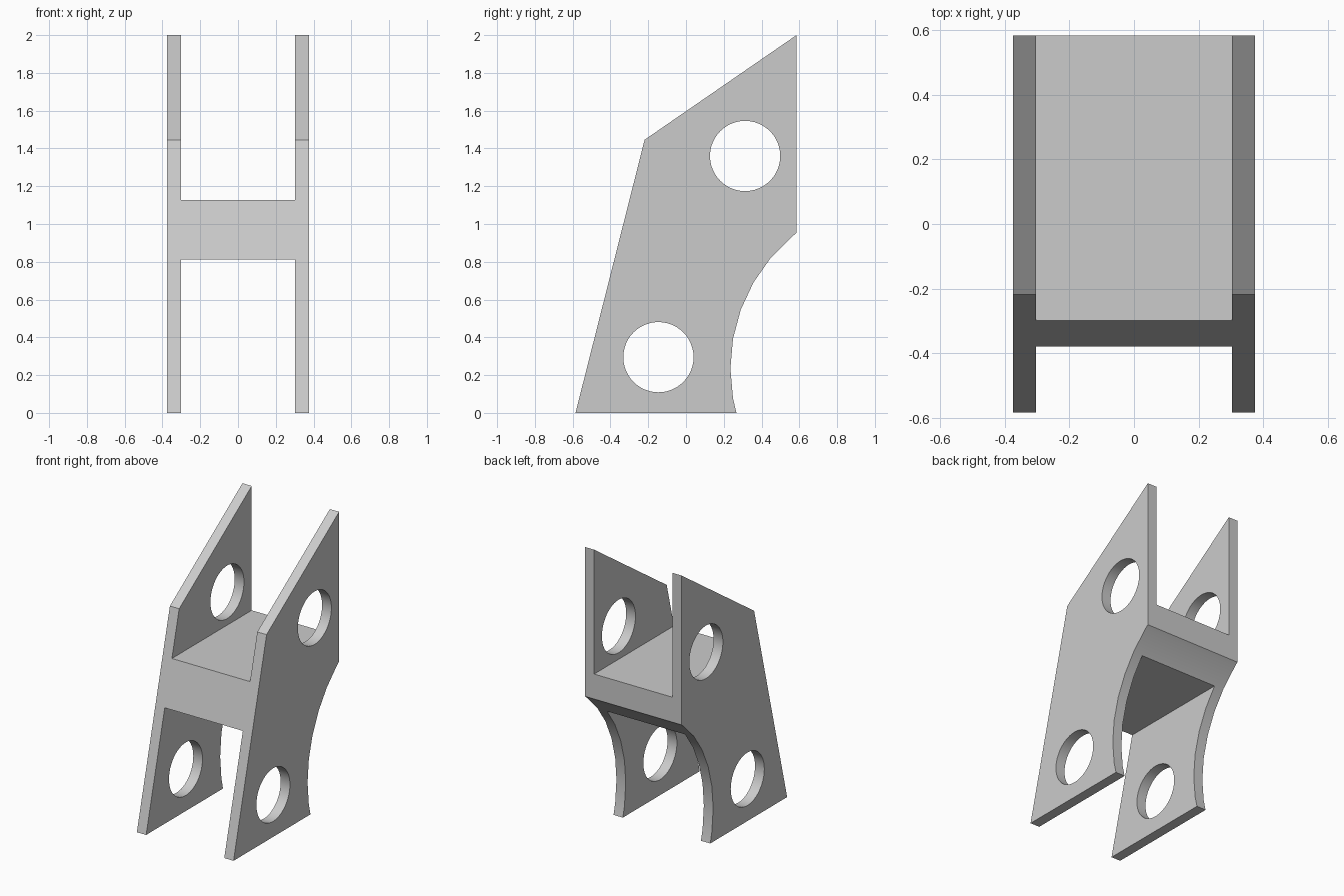
import bpy
import bmesh
from math import sin, cos, radians, pi

default = bpy.data.objects.get("Cube")
if default:
    bpy.data.objects.remove(default)

# Main dimensions
OUTER_X, INNER_X = 0.375, 0.303
HOLE_R, HOLE_SEGMENTS = 0.186, 48
ARC_Y, ARC_Z, ARC_R = 1.145, 0.235, 0.91
WEB_BOTTOM, WEB_TOP = 0.813, 1.128
BACK_Y, FRONT_Y = 0.585, -0.585
BEND_Y, BEND_Z = -0.219, 1.446

grey = bpy.data.materials.new("light grey")
grey.use_nodes = True
grey.diffuse_color = (0.6, 0.6, 0.6, 1)
grey.node_tree.nodes["Principled BSDF"].inputs["Base Color"].default_value = (0.6, 0.6, 0.6, 1)


def arc(first, last):
    """Points of the concave back edge, one every ten degrees."""
    return [(ARC_Y + ARC_R * cos(radians(a)), ARC_Z + ARC_R * sin(radians(a)))
            for a in range(first, last + 1, 10)]


def circle(y, z):
    return [(y + HOLE_R * cos(2 * pi * i / HOLE_SEGMENTS),
             z + HOLE_R * sin(2 * pi * i / HOLE_SEGMENTS)) for i in range(HOLE_SEGMENTS)]


def front_y(z):
    """Depth of the leaning front edge at a height."""
    return FRONT_Y + (BEND_Y - FRONT_Y) * z / BEND_Z


def extruded(name, loops, x0, x1):
    """Fill (y, z) loops, the later ones being holes, and extrude along x."""
    bm = bmesh.new()
    edges = []
    for loop in loops:
        verts = [bm.verts.new((x0, y, z)) for y, z in loop]
        edges += [bm.edges.new((v, verts[i - 1])) for i, v in enumerate(verts)]
    bmesh.ops.triangle_fill(bm, edges=edges, use_beauty=True, use_dissolve=False)
    result = bmesh.ops.extrude_face_region(bm, geom=bm.faces[:], use_keep_orig=True)
    moved = [g for g in result["geom"] if isinstance(g, bmesh.types.BMVert)]
    bmesh.ops.translate(bm, verts=moved, vec=(x1 - x0, 0, 0))
    bmesh.ops.recalc_face_normals(bm, faces=bm.faces[:])
    mesh = bpy.data.meshes.new(name)
    bm.to_mesh(mesh)
    bm.free()
    mesh.materials.append(grey)
    obj = bpy.data.objects.new(name, mesh)
    bpy.context.collection.objects.link(obj)
    bpy.ops.object.select_all(action="DESELECT")
    obj.select_set(True)
    bpy.context.view_layer.objects.active = obj
    bpy.ops.object.shade_smooth_by_angle(angle=radians(30))


# Side plates with two round holes each
plate = [(FRONT_Y, 0), (BEND_Y, BEND_Z), (BACK_Y, 2), (BACK_Y, 0.953)]
plate += arc(130, 190) + [(0.267, 0)]
holes = [circle(0.313, 1.36), circle(-0.146, 0.295)]
for side, sign in (("left", 1), ("right", -1)):
    extruded(side + "_plate", [plate] + holes, sign * INNER_X, sign * OUTER_X)

# Web joining the plates
web = [(front_y(WEB_BOTTOM), WEB_BOTTOM), (front_y(WEB_TOP), WEB_TOP),
       (BACK_Y, WEB_TOP), (BACK_Y, 0.953)] + arc(130, 140) + [(0.443, WEB_BOTTOM)]
extruded("cross_web", [web], -INNER_X, INNER_X)
